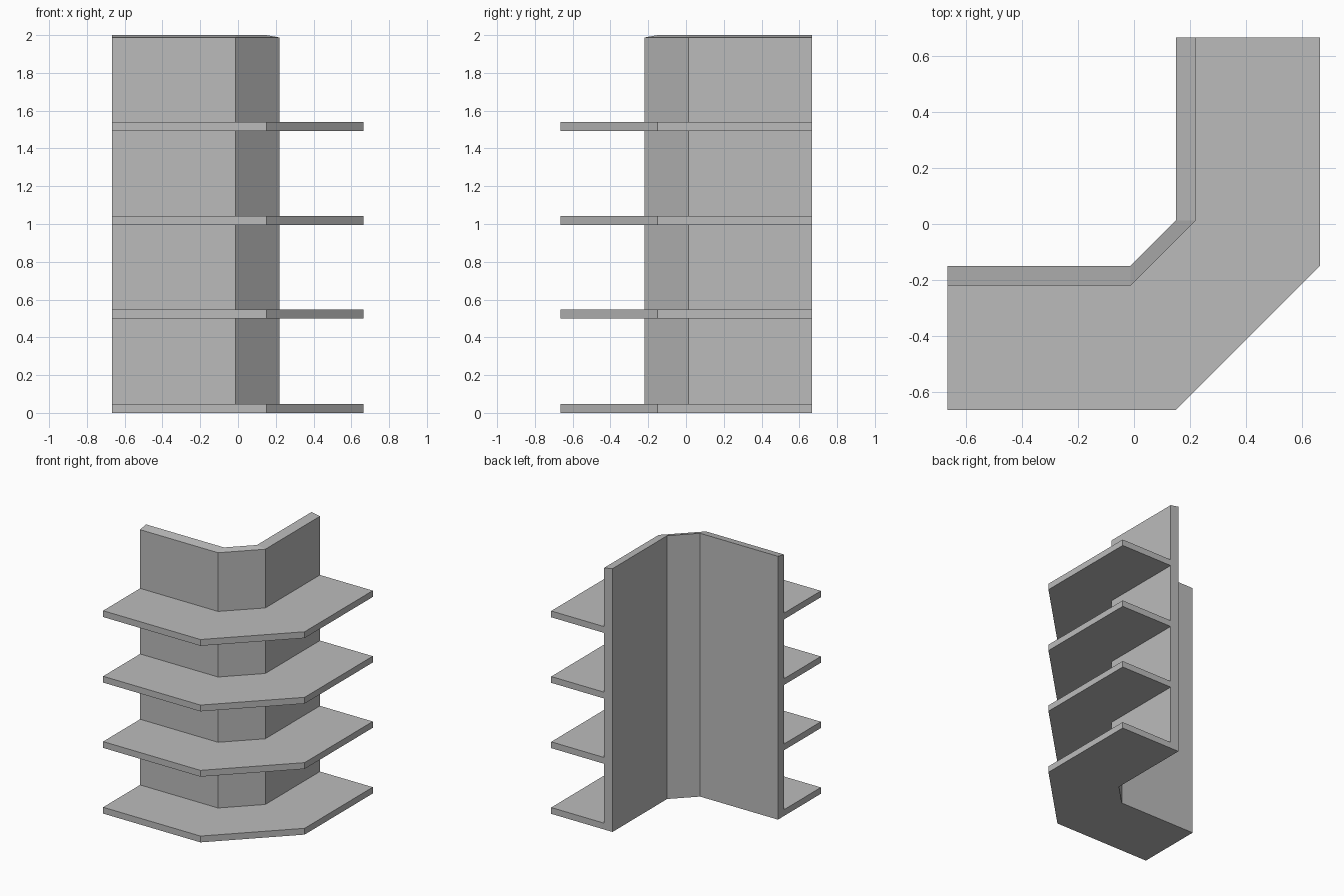
import bpy

if "Cube" in bpy.data.objects:
    bpy.data.objects.remove(bpy.data.objects["Cube"])

grey = bpy.data.materials.new("plain_grey")
grey.diffuse_color = (0.5, 0.5, 0.5, 1)
grey.use_nodes = True
grey.node_tree.nodes["Principled BSDF"].inputs["Base Color"].default_value = grey.diffuse_color

END = 0.668          # half extent of the corner unit


def mirror_path(half):
    """Complete a path symmetric about the diagonal y = -x."""
    return half + [(-y, -x) for x, y in reversed(half)]


def add_mesh(name, verts, faces):
    me = bpy.data.meshes.new(name)
    me.from_pydata(verts, [], faces)
    me.materials.append(grey)
    ob = bpy.data.objects.new(name, me)
    bpy.context.collection.objects.link(ob)
    return ob


def strip(name, front, back, z0, z_front, z_back):
    """Bent slab between a front path and a back path of equal length."""
    n = len(front)
    # four rails: front bottom, back bottom, back top, front top
    rails = [(front, z0), (back, z0), (back, z_back), (front, z_front)]
    verts = [(x, y, z) for path, z in rails for x, y in path]
    faces = []
    for r in range(4):
        s = (r + 1) % 4
        for i in range(n - 1):
            faces.append((r * n + i, s * n + i, s * n + i + 1, r * n + i + 1))
    faces.append((0, 3 * n, 2 * n, n))
    faces.append((n - 1, 2 * n - 1, 3 * n - 1, 4 * n - 1))
    return add_mesh(name, verts, faces)


wall_back = mirror_path([(-END, -0.15), (-0.013, -0.15)])
wall_front = mirror_path([(-END, -0.221), (-0.013, -0.221)])
shelf_front = mirror_path([(-END, -0.665), (0.15, -0.665)])

# Bent back panel with a slightly sloping top edge
strip("back_panel", wall_front, wall_back, 0, 1.987, 2.0)

# Four corner shelves
for k, z in enumerate((0.0, 0.499, 0.995, 1.493)):
    strip("shelf_%d" % (k + 1), shelf_front, wall_front, z, z + 0.048, z + 0.048)

# Make all normals face outward
import bmesh
for ob in bpy.context.collection.objects:
    bm = bmesh.new()
    bm.from_mesh(ob.data)
    bmesh.ops.recalc_face_normals(bm, faces=bm.faces)
    bm.to_mesh(ob.data)
    bm.free()
